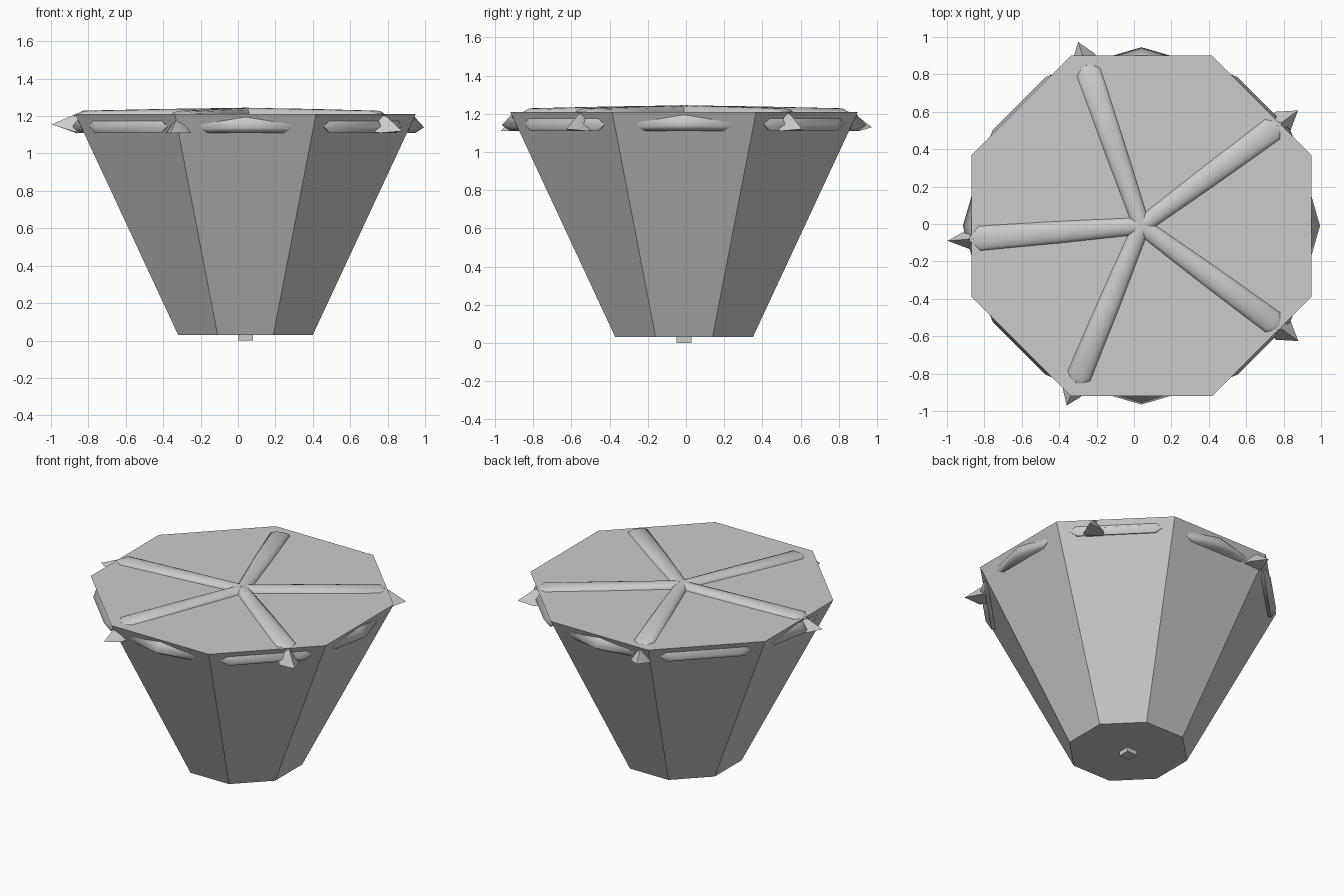
import bpy, bmesh, math
from mathutils import Matrix, Vector

if "Cube" in bpy.data.objects:
    bpy.data.objects.remove(bpy.data.objects["Cube"])

CENTRE = Vector((0.04, -0.01, 0))
TOP = 1.21

grey = bpy.data.materials.new("plain grey")
grey.use_nodes = True
grey.diffuse_color = (0.6, 0.6, 0.6, 1)
grey.node_tree.nodes["Principled BSDF"].inputs["Base Color"].default_value = (0.6, 0.6, 0.6, 1)


def finish(name, bm, angle=0.0, smooth=None):
    """Turn a bmesh into an object rotated about the body axis."""
    bmesh.ops.recalc_face_normals(bm, faces=bm.faces)
    mesh = bpy.data.meshes.new(name)
    bm.to_mesh(mesh)
    bm.free()
    mesh.materials.append(grey)
    mesh.transform(Matrix.Translation(CENTRE) @ Matrix.Rotation(math.radians(angle), 4, "Z"))
    obj = bpy.data.objects.new(name, mesh)
    bpy.context.collection.objects.link(obj)
    if smooth:
        bpy.ops.object.select_all(action="DESELECT")
        obj.select_set(True)
        bpy.context.view_layer.objects.active = obj
        bpy.ops.object.shade_smooth_by_angle(angle=math.radians(smooth))
    return obj


def hull(name, points, angle, smooth=None):
    """Convex solid; points are (radial, tangential, height)."""
    bm = bmesh.new()
    verts = [bm.verts.new(p) for p in points]
    result = bmesh.ops.convex_hull(bm, input=verts)
    loose = [v for v in result["geom_interior"] if isinstance(v, bmesh.types.BMVert)]
    bmesh.ops.delete(bm, geom=loose, context="VERTS")
    return finish(name, bm, angle, smooth)


def mirrored(points):
    """Add the tangential mirror image of each point."""
    return points + [(r, -t, z) for r, t, z in points if t]


# Eight-sided tapered body
bm = bmesh.new()
corner = 1 / math.cos(math.pi / 8)
bmesh.ops.create_cone(bm, cap_ends=True, segments=8, radius1=0.36 * corner,
                      radius2=0.91 * corner, depth=TOP - 0.03,
                      matrix=Matrix.Translation((0, 0, (TOP + 0.03) / 2))
                      @ Matrix.Rotation(math.pi / 8, 4, "Z"))
finish("tapered_body", bm)

# Small square peg under the base
bm = bmesh.new()
bmesh.ops.create_cube(bm, size=0.08, matrix=Matrix.Translation((0, 0, 0.04)))
finish("base_peg", bm)

# Bulging pads below the rim: peaked on the straight sides, long on the diagonals
peaked_pad = mirrored([(0.955, 0, 1.14), (0.905, 0, 1.195), (0.91, 0, 1.11),
                       (0.885, 0.24, 1.155), (0.875, 0.245, 1.13),
                       (0.87, 0.2, 1.11), (0.8, 0.2, 1.13)])
long_pad = mirrored([(0.925, 0.2, 1.145), (0.895, 0.26, 1.175), (0.885, 0.295, 1.145),
                     (0.89, 0.25, 1.11), (0.82, 0.25, 1.14)])
for i in range(8):
    hull(f"rim_pad_{i + 1}", long_pad if i % 2 else peaked_pad, i * 45, 60)

# Five raised ribs on the lid, each ending in a spike over the rim
SPIKES = [(36.4, 0.94, 1.12), (109, 0.95, 1.13), (184.4, 0.90, 1.155),
          (247.4, 0.95, 1.11), (323.7, 0.94, 1.12)]
for n, (angle, wing, tip_height) in enumerate(SPIKES, 1):
    bm = bmesh.new()
    rings = []
    for r, half, crest in [(-0.02, 0.045, 1.245), (0.45, 0.06, 1.238), (0.87, 0.068, 1.229)]:
        ring = []
        for k in range(9):
            a = math.pi * k / 8
            ring.append(bm.verts.new((r, half * math.cos(a),
                                      TOP - 0.004 + (crest - TOP + 0.004) * math.sin(a))))
        rings.append(ring)
    for a, b in zip(rings, rings[1:]):
        for k in range(8):
            bm.faces.new((a[k], a[k + 1], b[k + 1], b[k]))
        bm.faces.new((a[0], b[0], b[8], a[8]))
    bm.faces.new(rings[0])
    # rounded nose sloping down to the spike
    nose = bm.verts.new((0.93, 0, 1.2))
    for k in range(8):
        bm.faces.new((rings[-1][k], rings[-1][k + 1], nose))
    bm.faces.new((rings[-1][8], rings[-1][0], nose))
    finish(f"lid_rib_{n}", bm, angle, 40)

    hull(f"rim_spike_{n}", mirrored([(1.04, 0, tip_height), (wing, 0.065, 1.11),
                                     (0.9, 0, 1.215), (wing, 0, 1.195), (0.84, 0.055, 1.12)]),
         angle, 30)
